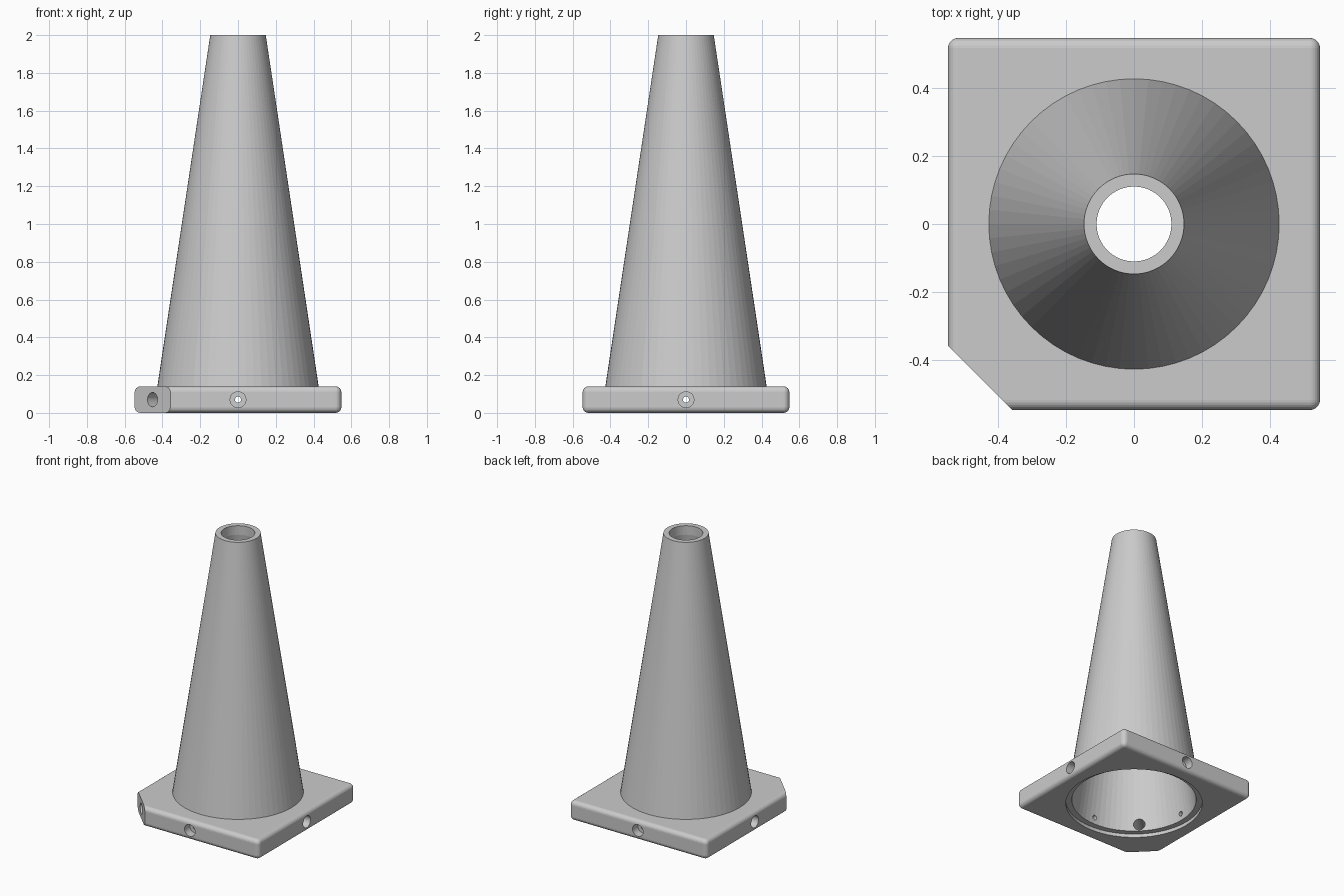
import bpy, bmesh, math
from mathutils import Matrix, Vector

cube = bpy.data.objects.get("Cube")
if cube:
    bpy.data.objects.remove(cube, do_unlink=True)

HALF, THICK, FILLET, SEGS = 0.547, 0.14, 0.03, 64

grey = bpy.data.materials.new("light grey plastic")
grey.use_nodes = True
grey.diffuse_color = (0.6, 0.6, 0.6, 1)
grey.node_tree.nodes["Principled BSDF"].inputs["Base Color"].default_value = (0.6, 0.6, 0.6, 1)


def add_object(name, bm):
    bmesh.ops.recalc_face_normals(bm, faces=bm.faces[:])
    mesh = bpy.data.meshes.new(name)
    bm.to_mesh(mesh)
    bm.free()
    mesh.materials.append(grey)
    obj = bpy.data.objects.new(name, mesh)
    bpy.context.collection.objects.link(obj)
    return obj


def lathe(name, profile):
    """Closed solid of revolution from (radius, z) points, bottom to top."""
    bm = bmesh.new()
    rings = [[bm.verts.new((r * math.cos(a), r * math.sin(a), z))
              for a in (2 * math.pi * i / SEGS for i in range(SEGS))]
             for r, z in profile]
    for low, high in zip(rings, rings[1:]):
        for i in range(SEGS):
            j = (i + 1) % SEGS
            bm.faces.new((low[i], low[j], high[j], high[i]))
    bm.faces.new(rings[0])
    bm.faces.new(rings[-1])
    return add_object(name, bm)


def bore(name, radius, inner, outer, angle):
    """Horizontal cylinder running outward at the given angle."""
    bm = bmesh.new()
    place = (Matrix.Rotation(angle, 4, 'Z')
             @ Matrix.Translation(((inner + outer) / 2, 0, THICK / 2))
             @ Matrix.Rotation(math.pi / 2, 4, 'Y'))
    bmesh.ops.create_cone(bm, cap_ends=True, segments=24, radius1=radius,
                          radius2=radius, depth=outer - inner, matrix=place)
    return add_object(name, bm)


def combine(target, tool, operation):
    """Apply a boolean and remove its tool."""
    mod = target.modifiers.new(operation.lower(), 'BOOLEAN')
    mod.operation, mod.solver, mod.object = operation, 'EXACT', tool
    tool.hide_render = True
    bpy.context.view_layer.update()
    graph = bpy.context.evaluated_depsgraph_get()
    mesh = bpy.data.meshes.new_from_object(target.evaluated_get(graph))
    target.modifiers.clear()
    target.data = mesh
    bpy.data.objects.remove(tool, do_unlink=True)


# Square foot with rounded edges and one corner cut off flat
bm = bmesh.new()
bmesh.ops.create_cube(bm, size=1, matrix=Matrix.Translation((0, 0, THICK / 2))
                      @ Matrix.Diagonal((2 * HALF, 2 * HALF, THICK, 1)))
bmesh.ops.bevel(bm, geom=bm.edges[:], offset=FILLET, segments=6,
                profile=0.5, affect='EDGES')
cut = bmesh.ops.bisect_plane(bm, geom=bm.verts[:] + bm.edges[:] + bm.faces[:],
                             plane_co=Vector((-HALF, -0.358, 0)),
                             plane_no=Vector((-1, -1, 0)), clear_outer=True)
rim = [g for g in cut["geom_cut"] if isinstance(g, bmesh.types.BMEdge)]
bmesh.ops.contextual_create(bm, geom=rim)
cone = add_object("traffic_cone", bm)

# Tapered body, merged into the foot
combine(cone, lathe("body", [(0.435, 0.09), (0.427, THICK), (0.147, 2.0)]), 'UNION')

# Hollow inside, with a recessed seat below and a straight mouth on top
combine(cone, lathe("cavity", [(0.45, -0.05), (0.45, 0.025), (0.41, 0.025),
                               (0.11, 1.935), (0.11, 2.05)]), 'DIFFERENCE')

# Stepped holes in the four sides
for k in range(4):
    side = k * math.pi / 2
    combine(cone, bore("side_recess", 0.042, HALF - 0.06, 0.7, side), 'DIFFERENCE')
    combine(cone, bore("side_hole", 0.016, 0.3, 0.6, side), 'DIFFERENCE')

# Wide hole through the cut corner
combine(cone, bore("corner_hole", 0.038, 0.3, 0.8, math.radians(225)), 'DIFFERENCE')
